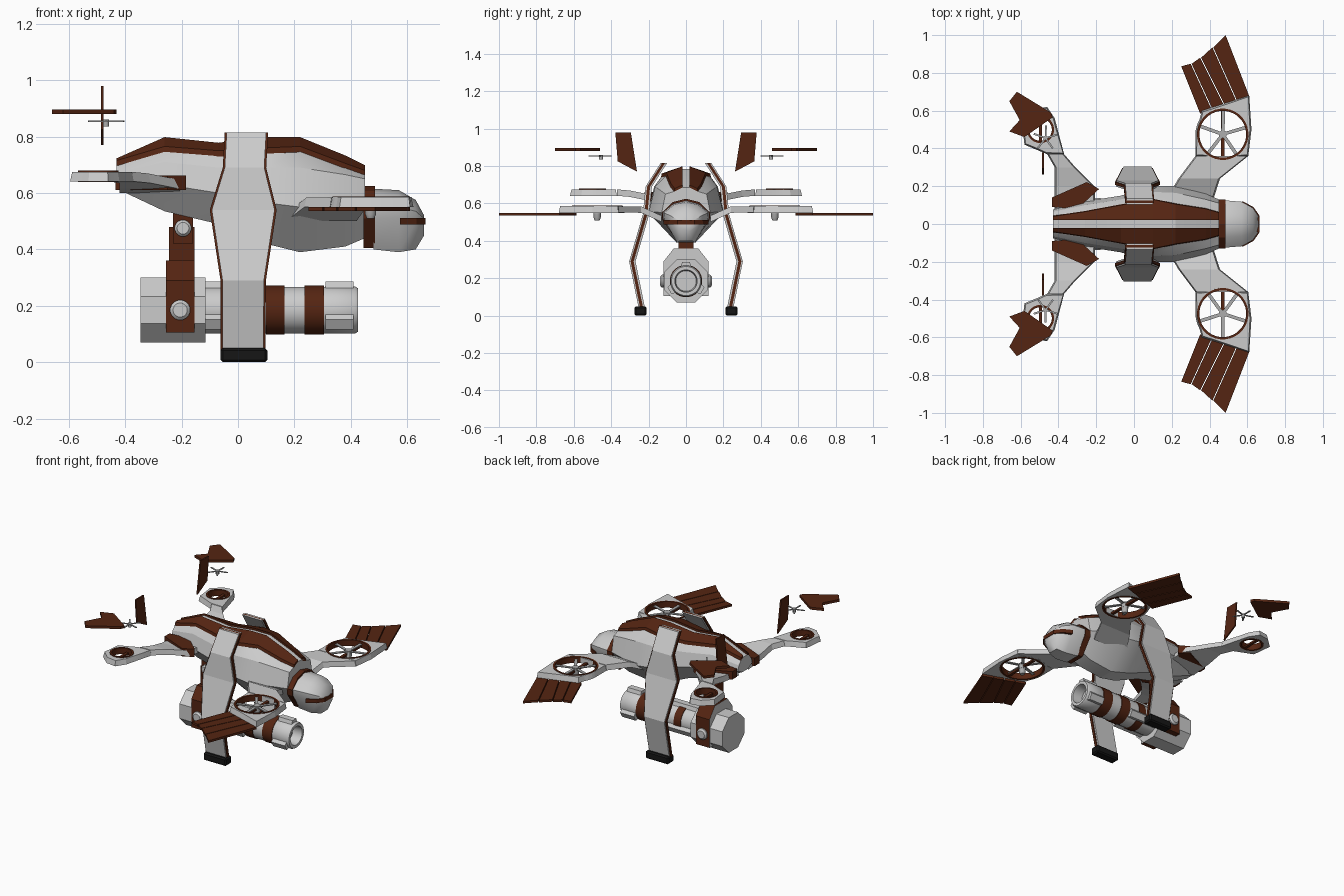
import bpy, bmesh, math
from mathutils import Vector
from mathutils.geometry import intersect_line_line_2d

cube = bpy.data.objects.get("Cube")
if cube:
    bpy.data.objects.remove(cube)


def material(name, r, g, b):
    m = bpy.data.materials.new(name)
    m.use_nodes = True
    m.diffuse_color = (r, g, b, 1)
    m.node_tree.nodes["Principled BSDF"].inputs["Base Color"].default_value = (r, g, b, 1)
    return m


LIGHT = material("light grey", 0.6, 0.6, 0.6)
BROWN = material("dark brown", 0.09, 0.018, 0.006)
BLACK = material("black rubber", 0.008, 0.008, 0.008)
STEEL = material("mid grey", 0.42, 0.42, 0.42)


def loft(name, sections, mat, cyclic=False, smooth=0):
    """Skin a list of equal closed loops; cap the ends unless cyclic."""
    bm = bmesh.new()
    loops = [[bm.verts.new(p) for p in s] for s in sections]
    n = len(loops[0])
    pairs = list(zip(loops, loops[1:])) + ([(loops[-1], loops[0])] if cyclic else [])
    for a, b in pairs:
        for i in range(n):
            j = (i + 1) % n
            bm.faces.new((a[i], a[j], b[j], b[i]))
    if not cyclic:
        bm.faces.new(loops[0])
        bm.faces.new(loops[-1])
    bmesh.ops.recalc_face_normals(bm, faces=bm.faces)
    me = bpy.data.meshes.new(name)
    bm.to_mesh(me)
    bm.free()
    ob = bpy.data.objects.new(name, me)
    bpy.context.collection.objects.link(ob)
    me.materials.append(mat)
    if smooth:
        bpy.ops.object.select_all(action='DESELECT')
        ob.select_set(True)
        bpy.context.view_layer.objects.active = ob
        bpy.ops.object.shade_smooth_by_angle(angle=math.radians(smooth))
    return ob


def place(u, v, h, axis):
    return {'x': (h, u, v), 'y': (u, h, v), 'z': (u, v, h)}[axis]


def prism(name, outline, h0, h1, mat, axis='z'):
    return loft(name, [[place(u, v, h, axis) for u, v in outline] for h in (h0, h1)], mat)


def box(name, x0, x1, y0, y1, z0, z1, mat):
    return prism(name, [(x0, y0), (x1, y0), (x1, y1), (x0, y1)], z0, z1, mat)


def lathe(name, profile, centre, mat, axis='z', n=24, cyclic=False, smooth=35):
    """Turn (radius, height) pairs about an axis through a 2D centre."""
    rings = []
    for r, h in profile:
        angles = [(i + 0.5) * math.tau / n for i in range(n)]
        rings.append([place(centre[0] + r * math.cos(t), centre[1] + r * math.sin(t), h, axis)
                      for t in angles])
    return loft(name, rings, mat, cyclic, smooth)


def mirrored(half):
    """Close a half section of (x, y, z) points across y = 0."""
    return half + [(x, -y, z) for x, y, z in reversed(half) if y > 0]


def duct_pod(name, outline, c, hole, z0, z1):
    """Flat plate with a round hole, skinned radially through its corners."""
    corners = [math.atan2(y - c[1], x - c[0]) % math.tau for x, y in outline]
    rows = []
    for t in sorted(corners + [i * math.tau / 32 + 0.01 for i in range(32)]):
        d = Vector((math.cos(t), math.sin(t)))
        o = Vector(c)
        out = hole + 0.012
        for a, b in zip(outline, outline[1:] + outline[:1]):
            hit = intersect_line_line_2d(o, o + d * 2, Vector(a), Vector(b))
            if hit:
                out = max(out, (hit - o).length)
        rows.append([(c[0] + d.x * r, c[1] + d.y * r, z)
                     for r, z in ((out, z0), (out - 0.008, z1), (hole, z1), (hole, z0))])
    return loft(name, rows, LIGHT, cyclic=True)


def rotor(name, c, r, z, thick, spin):
    lathe(name + "_hub", [(r * .17, z - thick * 4), (r * .17, z + thick * 2)], c, STEEL, n=12)
    for k in range(5):
        t = spin + k * math.tau / 5
        d, q = Vector((math.cos(t), math.sin(t))), Vector((-math.sin(t), math.cos(t)))
        shape = [Vector(c) + d * (r * a) + q * (r * b)
                 for a, b in ((.1, -.07), (1, -.09), (1, .06), (.1, .07))]
        prism(f"{name}_blade_{k + 1}", [tuple(p) for p in shape], z, z + thick, STEEL)


# Hull: x, then top edge, shoulder, waist and keel as (y, z), and ridge height
HULL = [(-.43, .71, (.04, .70), (.065, .672), (.075, .64), (.03, .615)),
        (-.26, .785, (.065, .75), (.10, .71), (.12, .63), (.05, .535)),
        (-.07, .765, (.10, .735), (.13, .69), (.15, .60), (.05, .49)),
        (.10, .785, (.13, .745), (.17, .69), (.20, .565), (.06, .42)),
        (.22, .785, (.105, .75), (.165, .69), (.20, .55), (.05, .39)),
        (.38, .72, (.08, .69), (.13, .665), (.16, .555), (.05, .41)),
        (.45, .685, (.06, .665), (.11, .65), (.13, .55), (.05, .44))]
loft("hull", [mirrored([(x, 0, zt), (x, .02, zt)] + [(x, y, z) for y, z in rest])
              for x, zt, *rest in HULL], LIGHT, smooth=20)

# Neck collar and nose
def nose_ring(x, top, mid, low, w):
    return mirrored([(x, 0, top), (x, w * .55, top - .018), (x, w, mid + .02),
                     (x, w * .97, mid - .02), (x, w * .4, low)])


loft("neck_collar", [nose_ring(x, .625, .53, .405, .13) for x in (.445, .485)], BROWN)
loft("nose", [nose_ring(*s) for s in ((.48, .615, .53, .40, .125), (.57, .61, .53, .39, .118),
                                      (.63, .575, .515, .40, .085), (.66, .52, .49, .45, .04))],
     LIGHT, smooth=40)
stripe = [(.575, .121), (.632, .09), (.664, .045)]
prism("nose_stripe", stripe + [(x, -y) for x, y in reversed(stripe)], .488, .512, BROWN)

# Cannon slung below
AXIS = (0, .185)
lathe("cannon_breech", [(.125, -.345), (.125, -.115)], AXIS, LIGHT, 'x', 8, smooth=0)
lathe("cannon_barrel", [(.083, -.12), (.083, .31)], AXIS, LIGHT, 'x')
lathe("cannon_muzzle", [(.08, .30), (.084, .31), (.084, .415), (.078, .425), (.06, .425),
                        (.055, .36)], AXIS, LIGHT, 'x')
for i, (a, b) in enumerate(((-.02, .03), (.10, .165), (.235, .305))):
    lathe(f"barrel_band_{i + 1}", [(.087, a), (.087, b)], AXIS, BROWN, 'x')
for i, deg in enumerate((90, -30, 210)):
    t = math.radians(deg)
    d, q = Vector((math.cos(t), math.sin(t))), Vector((-math.sin(t), math.cos(t)))
    bar = [tuple(Vector(AXIS) + d * r + q * w)
           for r, w in ((.07, -.03), (.102, -.02), (.102, .02), (.07, .03))]
    for j, (a, b) in enumerate(((-.115, .095), (.31, .41))):
        prism(f"barrel_rail_{i + 1}_{j + 1}", bar, a, b, LIGHT, 'x')

# Yoke that carries the cannon
half = [(.12, .105), (.12, .29), (.065, .36)]
yoke = prism("cannon_yoke", half + [(-y, z) for y, z in reversed(half)], -.255, -.155, BROWN, 'x')
yoke.data.materials.append(LIGHT)
for f in yoke.data.polygons:
    f.material_index = int(abs(f.normal.x) > .9)
box("yoke_neck", -.245, -.155, -.04, .04, .35, .48, BROWN)
box("yoke_head", -.23, -.16, -.05, .05, .42, .56, BROWN)

DUCT, TAIL_DUCT = (.47, .475), (-.495, .50)
for s, side in ((1, "left"), (-1, "right")):
    def flip(points):
        return [(x, s * y) for x, y in points]

    # Dorsal panel
    loft(side + "_dorsal_panel",
         [[(x, s * .02, zt - .01), (x, s * .02, zt + .013), (x, s * y, z + .015),
           (x, s * (y + .004), z - .006)] for x, zt, (y, z), *_ in HULL], BROWN)

    # Pivot bosses
    for part, c, r, y in (("cannon", (-.205, .185), .036, .138), ("yoke", (-.195, .475), .03, .07)):
        lathe(f"{side}_{part}_boss", [(r, 0), (r, s * (y - .01)), (r * .7, s * y)], c, LIGHT, 'y', 16)

    # Leg as three layers, with the trim layer slightly wider
    LEG = [(.12, .815, -.04, .10), (.20, .69, -.047, .093), (.215, .54, -.093, .13),
           (.288, .29, -.055, .092), (.237, .04, -.055, .09)]
    for part, y0, y1, grow, mat in (("outer", .004, .016, 0, LIGHT), ("trim", -.008, .008, .007, BROWN),
                                    ("inner", -.018, -.004, 0, LIGHT)):
        loft(f"{side}_leg_{part}",
             [[(x0 - grow, s * (y + y0), z), (x1 + grow, s * (y + y0), z),
               (x1 + grow, s * (y + y1), z), (x0 - grow, s * (y + y1), z)] for y, z, x0, x1 in LEG], mat)
    foot = box(side + "_foot", -.062, .104, s * .212, s * .275, 0, .05, BLACK)
    bevel = foot.modifiers.new("bevel", 'BEVEL')
    bevel.width = .008

    # Wing arms, tapering from the hull to the ducts
    for part, arm in (("front", [(.13, .17, .42, .50), (.24, .235, .455, .55), (.36, .325, .605, .551)]),
                      ("rear", [(.05, -.42, -.2, .60), (.2, -.42, -.21, .615), (.3, -.42, -.31, .635),
                                (.37, -.46, -.37, .641)])):
        loft(f"{side}_{part}_arm",
             [[(x0, s * y, z), (x1, s * y, z), (x1 - .008, s * y, z + .034), (x0 + .008, s * y, z + .034)]
              for y, x0, x1, z in arm], LIGHT)
    prism(side + "_rear_arm_clasp", flip([(-.435, .09), (-.435, .14), (-.25, .222), (-.185, .185), (-.3, .08)]),
          .61, .662, BROWN)

    # Ducts, rings, spars and rotors
    duct_pod(side + "_front_pod", flip([(.325, .36), (.325, .48), (.36, .60), (.61, .68), (.622, .5), (.605, .36)]),
             (DUCT[0], s * DUCT[1]), .133, .55, .585)
    duct_pod(side + "_rear_pod", flip([(-.46, .37), (-.37, .37), (-.42, .56), (-.46, .62), (-.53, .61),
                                       (-.595, .55), (-.58, .42)]),
             (TAIL_DUCT[0], s * TAIL_DUCT[1]), .07, .641, .675)
    for part, (cx, cy), r, z in (("front", DUCT, .136, .548), ("rear", TAIL_DUCT, .072, .639)):
        c = (cx, s * cy)
        lathe(f"{side}_{part}_duct_ring", [(r, z), (r, z + .04), (r - .012, z + .04), (r - .012, z)], c,
              BROWN, n=32, cyclic=True)
        box(f"{side}_{part}_spar", cx - .009, cx + .009, c[1] - r + .005, c[1] + r - .005, z + .004, z + .016, BROWN)
    rotor(side + "_front_rotor", (DUCT[0], s * DUCT[1]), .125, .568, .006, s * .3)
    lathe(side + "_front_motor", [(.014, .51), (.02, .525), (.02, .57)], (DUCT[0], s * DUCT[1]), STEEL, n=12)
    rotor(side + "_tail_rotor", (-.468, s * .455), .066, .852, .004, s * .3)

    # Wing tip feathers
    tips = [(.25, .835), (.305, .848), (.355, .88), (.42, .935), (.485, 1.0)]
    roots = [(.35 + .065 * i, .585 + .023 * i) for i in range(5)]
    for i in range(4):
        gap = .005 if i < 3 else 0
        prism(f"{side}_feather_{i + 1}",
              flip([roots[i], (roots[i + 1][0] - gap, roots[i + 1][1]),
                    (tips[i + 1][0] - gap, tips[i + 1][1]), tips[i]]), .536, .55, BROWN)

    # Raised tail surfaces
    prism(side + "_tail_plane", flip([(-.62, .70), (-.66, .65), (-.605, .55), (-.66, .49), (-.58, .46),
                                      (-.43, .565), (-.44, .59)]), .88, .896, BROWN)
    prism(side + "_tail_fin", flip([]) or [(s * y, z) for y, z in ((.295, .98), (.378, .98), (.365, .825), (.262, .77))],
          -.486, -.477, BROWN, 'x')
